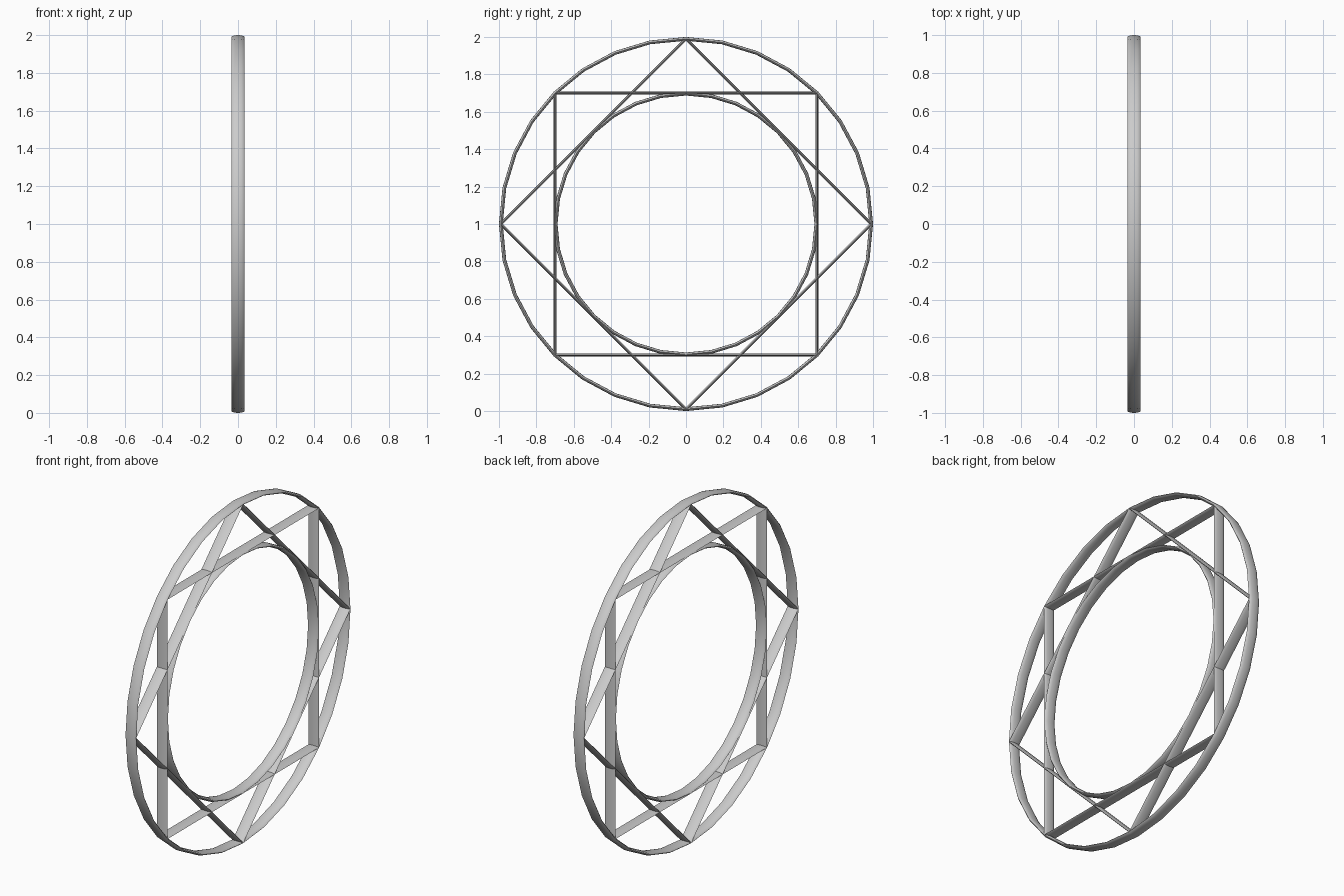
import bpy
from math import pi, radians

if "Cube" in bpy.data.objects:
    bpy.data.objects.remove(bpy.data.objects["Cube"])

TUBE = 0.01      # radial half thickness
WIDTH = 3.45     # stretch of the tube along x


def band(name, radius, sides, turn=0.0):
    """Flat-oval tube bent into a regular polygon standing in the YZ plane."""
    bpy.ops.mesh.primitive_torus_add(
        major_radius=radius, minor_radius=TUBE,
        major_segments=sides, minor_segments=12,
        location=(0, 0, 1), rotation=(turn, pi / 2, 0))
    ob = bpy.context.object
    ob.name = name
    ob.scale = (1, 1, WIDTH)
    bpy.ops.object.transform_apply(location=False, rotation=True, scale=True)
    bpy.ops.object.shade_smooth_by_angle(angle=radians(50))
    return ob


# Round rims
band("outer_ring", 0.99, 32)
band("inner_ring", 0.697, 32)

# Two interlaced squares forming the eight-pointed star
band("diamond_frame", 0.99, 4)
square = band("square_frame", 0.99, 4)
square.rotation_euler.x = pi / 4
